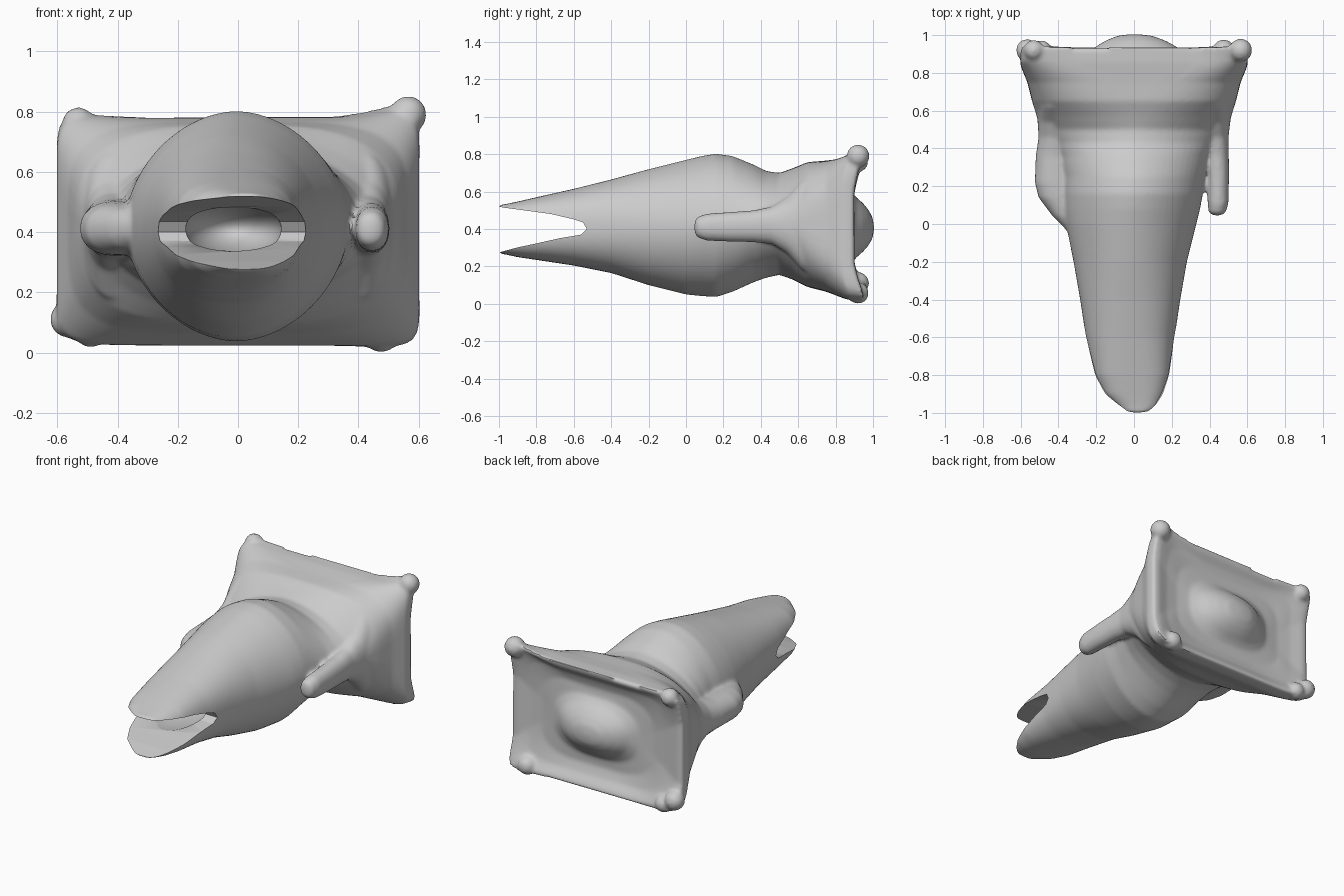
import bpy, bmesh, math
from mathutils import Vector, Matrix

if "Cube" in bpy.data.objects:
    bpy.data.objects.remove(bpy.data.objects["Cube"])

N = 64

def power(v, p):
    return math.copysign(abs(v) ** p, v)

def ring(y, cx, hw, zb, zt, n):
    cz, hz = (zb + zt) / 2, (zt - zb) / 2
    pts = []
    for i in range(N):
        a = 2 * math.pi * (i + 0.5) / N
        pts.append(Vector((cx + hw * power(math.cos(a), 2 / n), y,
                           cz + hz * power(math.sin(a), 2 / n))))
    return pts

def loft(bm, rings):
    rows = [[bm.verts.new(p) for p in r] for r in rings]
    for a, b in zip(rows, rows[1:]):
        for i in range(N):
            j = (i + 1) % N
            bm.faces.new((a[i], a[j], b[j], b[i]))
    bm.faces.new(rows[0][::-1])
    bm.faces.new(rows[-1])

def make(name, bm):
    bmesh.ops.recalc_face_normals(bm, faces=bm.faces)
    me = bpy.data.meshes.new(name)
    bm.to_mesh(me)
    bm.free()
    ob = bpy.data.objects.new(name, me)
    bpy.context.collection.objects.link(ob)
    return ob

# snout and flaring base: y, centre x, half width, bottom, top, squareness
sections = [
    (-1.00, .02, .08, .268, .53, 3), (-.97, .02, .12, .265, .532, 3),
    (-.90, 0, .17, .25, .547, 3), (-.80, -.01, .205, .235, .57, 2.8),
    (-.60, -.02, .235, .205, .615, 2.4), (-.40, -.02, .265, .165, .665, 2.2),
    (-.20, -.02, .30, .10, .72, 2), (0, -.015, .345, .05, .77, 1.9),
    (.08, -.01, .36, .042, .79, 1.85), (.16, -.005, .37, .036, .803, 1.85),
    (.25, 0, .375, .065, .79, 1.8), (.36, 0, .40, .115, .745, 1.75),
    (.43, 0, .44, .14, .71, 1.7), (.50, 0, .48, .155, .70, 1.75),
    (.57, 0, .515, .13, .725, 2.1), (.65, 0, .54, .09, .758, 2.9),
    (.75, 0, .565, .065, .766, 4.2), (.86, 0, .59, .032, .774, 7),
]
rings = [ring(*s) for s in sections]

# rim with drawn-out, slightly uneven corners
MID = 0.405
def rim_ring(y, grow):
    out = []
    for p in ring(y, 0, .6, .024, .778, 9):
        u, v = p.x / .6, (p.z - MID) / .377
        w = min(1, 1.9 * min(1, abs(u)) ** 5 * min(1, abs(v)) ** 4)
        lift = (.085 if u > 0 else .035) if v > 0 else (-.02 if u > 0 else 0)
        p.z += lift * w * grow
        p.x += .015 * w * grow * u
        p.y += grow * (.055 * v * v - .06 + .025 * w)
        out.append(p)
    return out

rings[-1] = rim_ring(.86, .5)
rim = rim_ring(.94, 1)
rings.append(rim)

# dished back with a soft central dome
for scale, y, blend in ((.93, .935, .8), (.8, .90, .4), (.65, .88, .1), (.5, .885, 0),
                        (.42, .91, 0), (.34, .945, 0), (.26, .972, 0), (.15, .997, 0), (.03, 1.005, 0)):
    dome = ring(y, .03, .6, .03, .80, 2.2)
    row = []
    for p, q in zip(rim, dome):
        f = min(1, max(0, (scale - .4) / .5))
        b = q.lerp(p, f)
        row.append(Vector((b.x * scale, y + (p.y - .94) * blend,
                           MID + (b.z - MID) * scale)))
    rings.append(row)

bm = bmesh.new()
loft(bm, rings)

# knobs on the corners of the rim
for x, z, r in ((.565, .79, .062), (-.53, .76, .055), (.475, .058, .058), (-.565, .11, .06),
                (-.49, .07, .053)):
    bmesh.ops.create_uvsphere(bm, u_segments=20, v_segments=12, radius=r,
                              matrix=Matrix.Translation((x, .92, z)))

# side lugs, spreading into the flare
def lug(points):
    loft(bm, [ring(y, x, hw, z - hz, z + hz, 2.2) for y, x, hw, z, hz in points])

lug([(.045, .44, .02, .41, .03), (.06, .44, .045, .41, .055), (.11, .445, .055, .41, .072),
     (.25, .445, .058, .412, .08), (.36, .44, .062, .415, .085), (.46, .43, .07, .42, .10),
     (.54, .42, .09, .42, .15), (.62, .41, .11, .42, .24), (.7, .38, .14, .42, .28)])
lug([(-.03, -.32, .04, .41, .045), (.04, -.35, .08, .41, .07), (.14, -.39, .115, .41, .085),
     (.22, -.405, .12, .412, .09), (.36, -.41, .11, .415, .095), (.46, -.41, .095, .42, .11),
     (.54, -.41, .10, .42, .15), (.62, -.41, .11, .42, .24), (.7, -.38, .14, .42, .28)])
body = make("snout_body", bm)

# fuse the knobs and lugs into the body
m = body.modifiers.new("fuse", 'REMESH')
m.mode = 'VOXEL'
m.voxel_size = .011
s = body.modifiers.new("soften", 'SMOOTH')
s.factor = .5
s.iterations = 8

# wedge that opens the jaws
profile = [(-1.1, .537), (-.97, .514), (-.85, .498), (-.72, .48), (-.6, .452), (-.55, .435),
           (-.53, .40), (-.56, .37), (-.68, .35), (-.8, .323), (-.9, .302), (-.97, .283), (-1.1, .25)]
bm = bmesh.new()
left = [bm.verts.new((-.5, y, z)) for y, z in profile]
right = [bm.verts.new((.5, y, z)) for y, z in profile]
bm.faces.new(left)
bm.faces.new(right[::-1])
for i in range(len(profile)):
    j = (i + 1) % len(profile)
    bm.faces.new((left[i], right[i], right[j], left[j]))
wedge = make("jaw_cutter", bm)

# throat hollow
bm = bmesh.new()
bmesh.ops.create_uvsphere(bm, u_segments=32, v_segments=20, radius=1)
for v in bm.verts:
    v.co = Vector((v.co.x * .16 - .015, v.co.y * .3 - .56, v.co.z * .09 + .41))
throat = make("throat_cutter", bm)

for c in (wedge, throat):
    c.hide_render = True
    b = body.modifiers.new("cut", 'BOOLEAN')
    b.operation = 'DIFFERENCE'
    b.solver = 'EXACT'
    b.object = c

# bake the modifiers and shade
bpy.ops.object.select_all(action='DESELECT')
body.select_set(True)
bpy.context.view_layer.objects.active = body
bpy.ops.object.convert(target='MESH')
for c in (wedge, throat):
    bpy.data.objects.remove(c)
bpy.ops.object.shade_smooth_by_angle(angle=math.radians(40))
